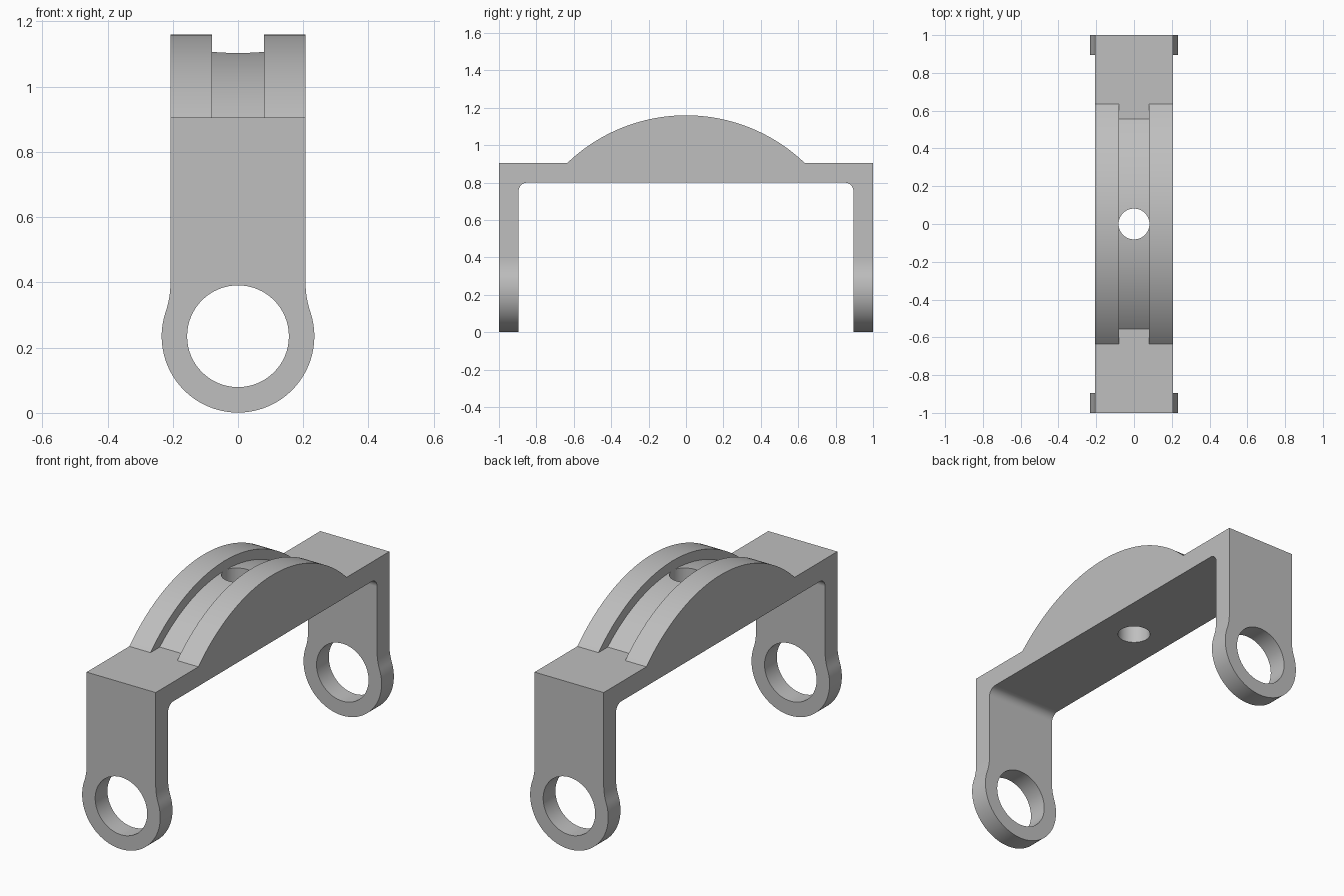
import bpy, bmesh, math
from mathutils import Vector

cube = bpy.data.objects.get("Cube")
if cube:
    bpy.data.objects.remove(cube, do_unlink=True)

grey = bpy.data.materials.new("plain grey")
grey.use_nodes = True
colour = (0.52, 0.52, 0.52, 1)
grey.diffuse_color = colour
grey.node_tree.nodes["Principled BSDF"].inputs["Base Color"].default_value = colour


def arc(cx, cy, r, start, end, n):
    """Points on an arc, angles in radians."""
    return [(cx + r * math.cos(start + (end - start) * i / n),
             cy + r * math.sin(start + (end - start) * i / n)) for i in range(n + 1)]


def mirror(half):
    """Close a half outline, listed from bottom to top on the positive side."""
    seen = half + [(-u, v) for u, v in reversed(half)]
    return [p for i, p in enumerate(seen)
            if (Vector(p) - Vector(seen[i - 1])).length > 1e-5]


def prism(name, outline, axis, depth):
    """Extrude an outline to both sides of the origin along an axis."""
    place = {"x": lambda u, v, d: (d, u, v),
             "y": lambda u, v, d: (u, d, v),
             "z": lambda u, v, d: (u, v, d)}[axis]
    bm = bmesh.new()
    face = bm.faces.new([bm.verts.new(place(u, v, -depth)) for u, v in outline])
    moved = bmesh.ops.extrude_face_region(bm, geom=[face])["geom"]
    bmesh.ops.translate(bm, vec=place(0, 0, 2 * depth),
                        verts=[g for g in moved if isinstance(g, bmesh.types.BMVert)])
    bmesh.ops.recalc_face_normals(bm, faces=bm.faces)
    mesh = bpy.data.meshes.new(name)
    bm.to_mesh(mesh)
    bm.free()
    mesh.materials.append(grey)
    obj = bpy.data.objects.new(name, mesh)
    bpy.context.collection.objects.link(obj)
    return obj


def combine(target, tool, operation):
    """Apply a boolean and remove the tool."""
    tool.hide_render = True
    mod = target.modifiers.new(operation, "BOOLEAN")
    mod.operation, mod.solver, mod.object = operation, "EXACT", tool
    bpy.context.view_layer.objects.active = target
    bpy.ops.object.modifier_apply(modifier=mod.name)
    bpy.data.objects.remove(tool, do_unlink=True)


def crown(radius):
    """Half arc of the crown, from the deck up to the centre."""
    return arc(0, arch_z, radius, math.asin((deck - arch_z) / radius), math.pi / 2, 32)


deck, under, arch_z = 0.905, 0.80, 0.242
ring_z, ring_r, half_w = 0.235, 0.234, 0.207

# Side profile: two legs, filleted underside, deck and arched crown
fillet = arc(0.85, under - 0.045, 0.045, math.pi / 2, 0, 8)
half = [(0, under)] + fillet + [(0.895, 0), (1, 0), (1, deck)] + crown(0.918)
bracket = prism("bracket", mirror(half), "x", 0.3)

# Front outline: rounded eye blending into a straight leg
blend_z = 0.40
rise = blend_z - ring_z
blend_r = (half_w**2 + rise**2 - ring_r**2) / (2 * (ring_r - half_w))
turn = math.atan2(rise, half_w + blend_r)
half = (arc(0, ring_z, ring_r, -math.pi / 2, turn, 40)
        + arc(half_w + blend_r, blend_z, blend_r, math.pi + turn, math.pi, 10)
        + [(half_w, 1.3)])
combine(bracket, prism("front_outline", mirror(half), "y", 1.2), "INTERSECT")

# Groove between the two crown ribs
half = [(0, 1.3), (0.7, 1.3), (0.7, deck)] + crown(0.865)
combine(bracket, prism("groove_cutter", mirror(half), "x", 0.08), "DIFFERENCE")

# Eye holes through both legs, and the bolt hole through the crown
eye = arc(0, ring_z, 0.156, 0, math.tau, 64)[:-1]
combine(bracket, prism("eye_cutter", eye, "y", 1.2), "DIFFERENCE")
bolt = arc(0, 0, 0.0815, 0, math.tau, 48)[:-1]
combine(bracket, prism("bolt_cutter", bolt, "z", 1.5), "DIFFERENCE")

# Smooth curves with crisp edges
bpy.ops.object.select_all(action="DESELECT")
bracket.select_set(True)
bpy.context.view_layer.objects.active = bracket
bpy.ops.object.shade_smooth_by_angle(angle=math.radians(30))
weighted = bracket.modifiers.new("flat_face_normals", "WEIGHTED_NORMAL")
weighted.keep_sharp = True
